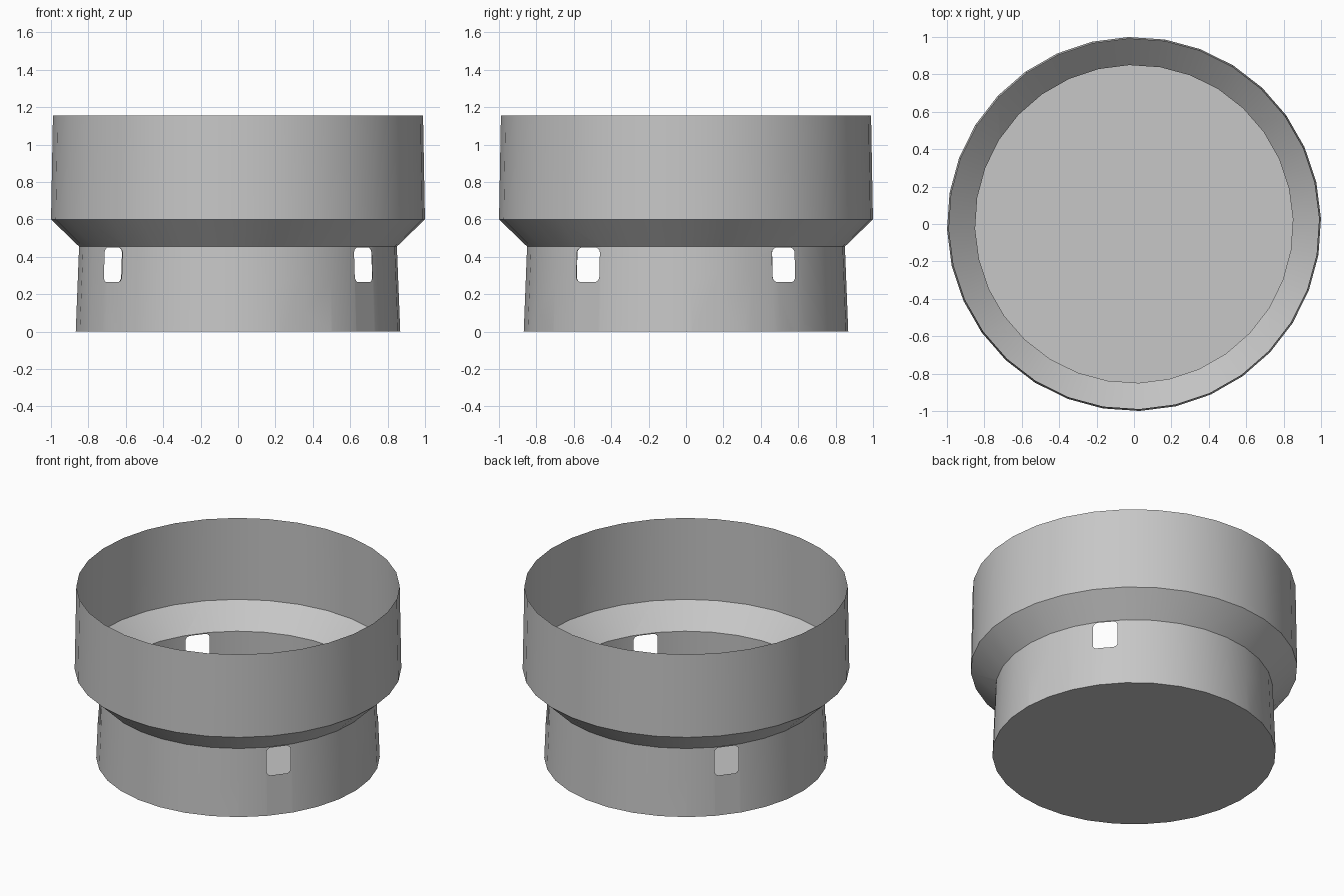
import bpy, bmesh, math
from mathutils import Vector

if "Cube" in bpy.data.objects:
    bpy.data.objects.remove(bpy.data.objects["Cube"], do_unlink=True)

SIDES = 32
TURN = math.radians(1.7)
PROFILE = [(0.868, 0.0), (0.85, 0.455), (1.0, 0.6), (0.99, 1.155)]

grey = bpy.data.materials.new("plain grey")
grey.use_nodes = True
colour = (0.57, 0.57, 0.57, 1)
grey.diffuse_color = colour
grey.node_tree.nodes["Principled BSDF"].inputs["Base Color"].default_value = colour

# Thin-walled stepped cup with a closed floor and open top
bm = bmesh.new()
rings = []
for r, z in PROFILE:
    ring = []
    for i in range(SIDES):
        a = TURN + math.tau * i / SIDES
        ring.append(bm.verts.new((r * math.cos(a), r * math.sin(a), z)))
    rings.append(ring)
for low, high in zip(rings, rings[1:]):
    for i in range(SIDES):
        j = (i + 1) % SIDES
        bm.faces.new((low[i], low[j], high[j], high[i]))
bm.faces.new(rings[0][::-1])


def cut_window(angle, half_w=0.077, z_mid=0.357, half_h=0.092, corner=0.03):
    """Cut a rounded opening through the lower wall at the given angle."""
    out = Vector((math.cos(angle), math.sin(angle), 0))
    side = Vector((-out.y, out.x, 0))
    up = Vector((0, 0, 1))
    centre = out * 0.85 + up * z_mid
    inside = [f for f in bm.faces
              if f.calc_center_median().z < 0.4 and abs(f.normal.z) < 0.5
              and f.calc_center_median().dot(out) > 0.6]
    # Straight edges plus facets that round the corners
    for k in range(16):
        t = math.tau * k / 16
        c, s = math.cos(t), math.sin(t)
        normal = side * c + up * s
        reach = (half_w - corner) * abs(c) + (half_h - corner) * abs(s) + corner
        point = centre + normal * reach
        geom = set(inside)
        for f in inside:
            geom.update(f.edges)
            geom.update(f.verts)
        res = bmesh.ops.bisect_plane(bm, geom=list(geom), dist=1e-5,
                                     plane_co=point, plane_no=normal)
        inside = [f for f in res["geom"] if isinstance(f, bmesh.types.BMFace)
                  and (f.calc_center_median() - point).dot(normal) < 0]
    bmesh.ops.delete(bm, geom=inside, context='FACES')


bm.normal_update()
for degrees in (38, 142, 218, 322):
    cut_window(math.radians(degrees))

mesh = bpy.data.meshes.new("stepped_cup")
bm.to_mesh(mesh)
bm.free()
mesh.materials.append(grey)
cup = bpy.data.objects.new("stepped_cup", mesh)
bpy.context.collection.objects.link(cup)

# Smooth round walls with crisp steps
bpy.ops.object.select_all(action='DESELECT')
cup.select_set(True)
bpy.context.view_layer.objects.active = cup
bpy.ops.object.shade_smooth_by_angle(angle=math.radians(30))
